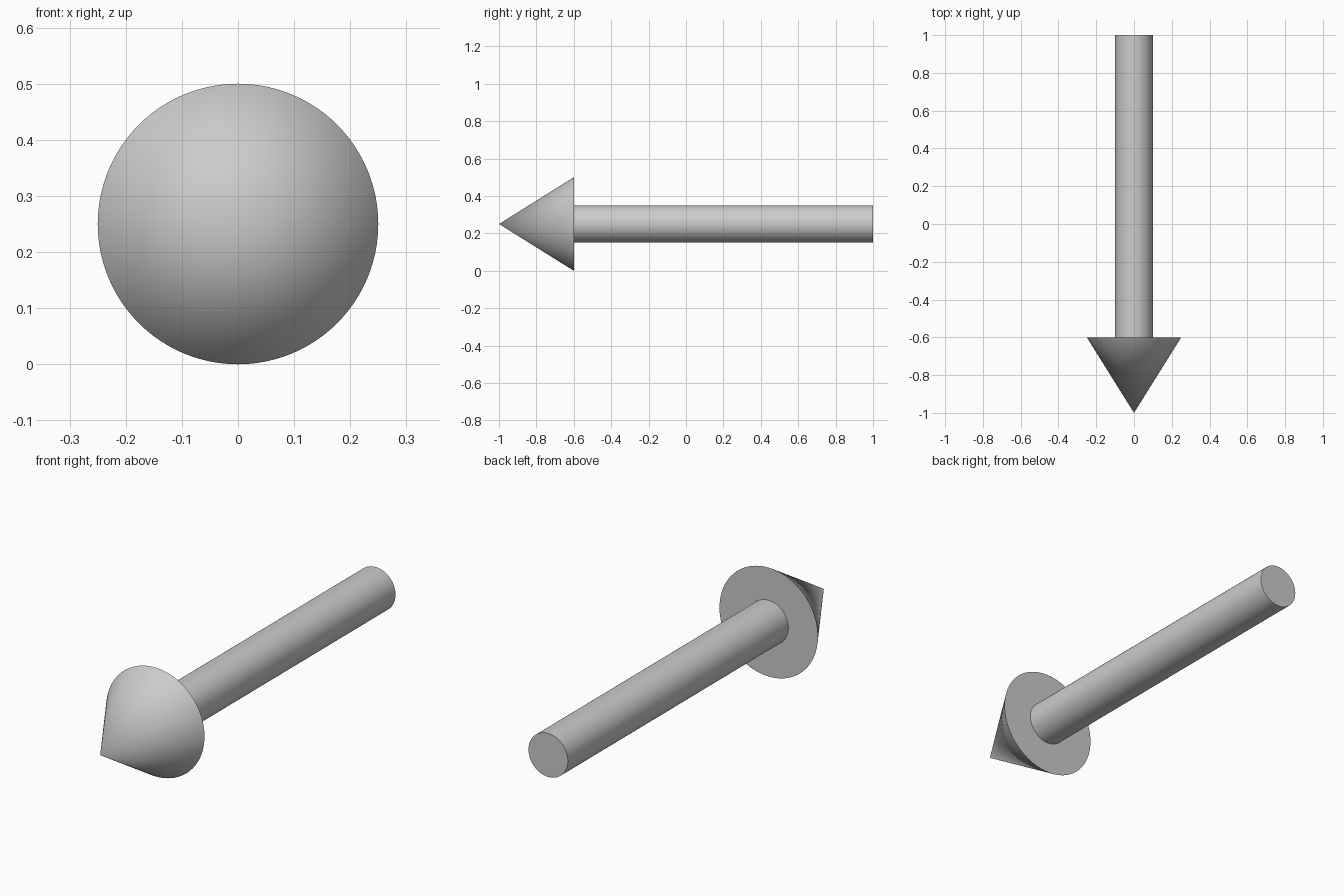
import bpy
from math import pi, radians

if "Cube" in bpy.data.objects:
    bpy.data.objects.remove(bpy.data.objects["Cube"])

AXIS_Z = 0.25      # height of the arrow's centre line
NECK_Y = -0.6      # where the head meets the shaft
SIDES = 96


def along_y(name, r_back, r_front, y_front, y_back):
    """Round part whose axis runs along y, tapering from back to front."""
    bpy.ops.mesh.primitive_cone_add(
        vertices=SIDES, radius1=r_back, radius2=r_front,
        depth=y_back - y_front,
        location=(0, (y_front + y_back) / 2, AXIS_Z),
        rotation=(pi / 2, 0, 0))
    part = bpy.context.object
    part.name = name
    bpy.ops.object.transform_apply(location=False, rotation=True, scale=True)
    bpy.ops.object.shade_smooth_by_angle(angle=radians(30))
    return part


# Pointed head facing the front
along_y("arrow_head", 0.25, 0, -1, NECK_Y)

# Straight shaft running to the back
along_y("arrow_shaft", 0.1, 0.1, NECK_Y, 1)
